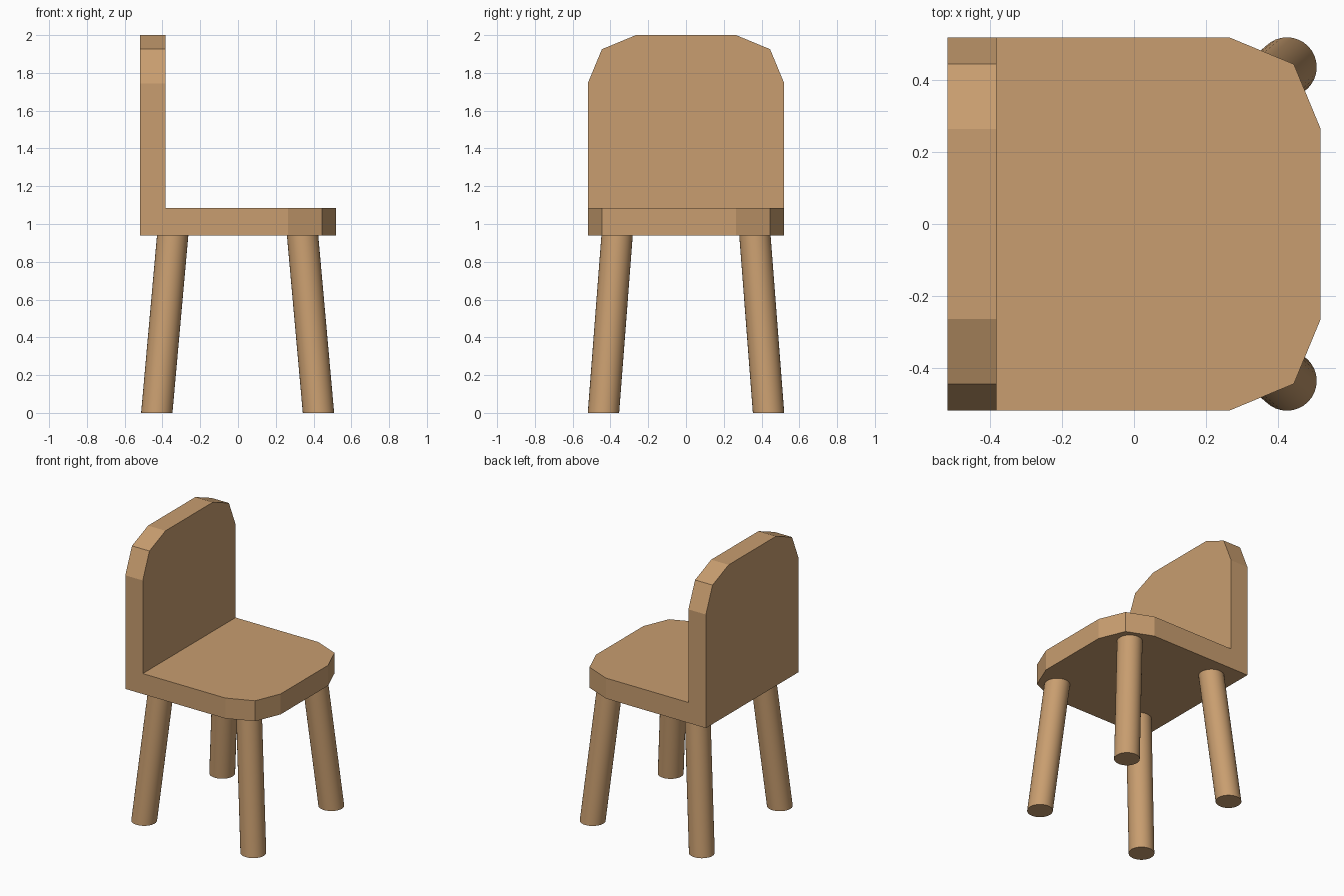
import bpy, bmesh, math
from mathutils import Vector

if "Cube" in bpy.data.objects:
    bpy.data.objects.remove(bpy.data.objects["Cube"])

wood = bpy.data.materials.new("wood")
wood.diffuse_color = (0.58, 0.34, 0.16, 1)
wood.use_nodes = True
wood.node_tree.nodes["Principled BSDF"].inputs["Base Color"].default_value = wood.diffuse_color


def add_object(name, bm):
    bmesh.ops.recalc_face_normals(bm, faces=bm.faces[:])
    mesh = bpy.data.meshes.new(name)
    bm.to_mesh(mesh)
    bm.free()
    mesh.materials.append(wood)
    obj = bpy.data.objects.new(name, mesh)
    bpy.context.collection.objects.link(obj)
    return obj


# Seat and backrest: one L profile extruded sideways, outer corners rounded
HALF, CORNER = 0.52, 0.255
profile = [(-HALF, 0.94), (HALF, 0.94), (HALF, 1.085),
           (-0.383, 1.085), (-0.383, 2.0), (-HALF, 2.0)]
bm = bmesh.new()
face = bm.faces.new([bm.verts.new((x, -HALF, z)) for x, z in profile])
ext = bmesh.ops.extrude_face_region(bm, geom=[face])
top = [v for v in ext["geom"] if isinstance(v, bmesh.types.BMVert)]
bmesh.ops.translate(bm, verts=top, vec=(0, 2 * HALF, 0))


def is_corner(edge):
    a, b = (v.co for v in edge.verts)
    if abs(a.y - b.y) > 0.01:
        return False
    front = min(a.x, b.x) > HALF - 0.01
    upper = min(a.z, b.z) > 1.99
    return front or upper


bmesh.ops.bevel(bm, geom=[e for e in bm.edges if is_corner(e)], offset=CORNER,
                offset_type='OFFSET', segments=2, profile=0.5, affect='EDGES')
add_object("seat_and_backrest", bm)


# Splayed legs: round cylinders sheared so both ends stay level
def add_leg(name, foot, head, radius=0.083, height=0.95):
    bm = bmesh.new()
    bmesh.ops.create_cone(bm, cap_ends=True, segments=32, radius1=radius,
                          radius2=radius, depth=height)
    for v in bm.verts:
        centre = foot if v.co.z < 0 else head
        v.co = Vector((v.co.x + centre[0], v.co.y + centre[1],
                       0 if v.co.z < 0 else height))
    leg = add_object(name, bm)
    bpy.context.view_layer.objects.active = leg
    leg.select_set(True)
    bpy.ops.object.shade_smooth_by_angle(angle=math.radians(30))
    leg.select_set(False)


for end, foot_x, head_x in (("seat_front", 0.426, 0.341), ("seat_back", -0.43, -0.345)):
    for side, s in (("left", -1), ("right", 1)):
        add_leg(f"{end}_{side}_leg", (foot_x, s * 0.437), (head_x, s * 0.364))
